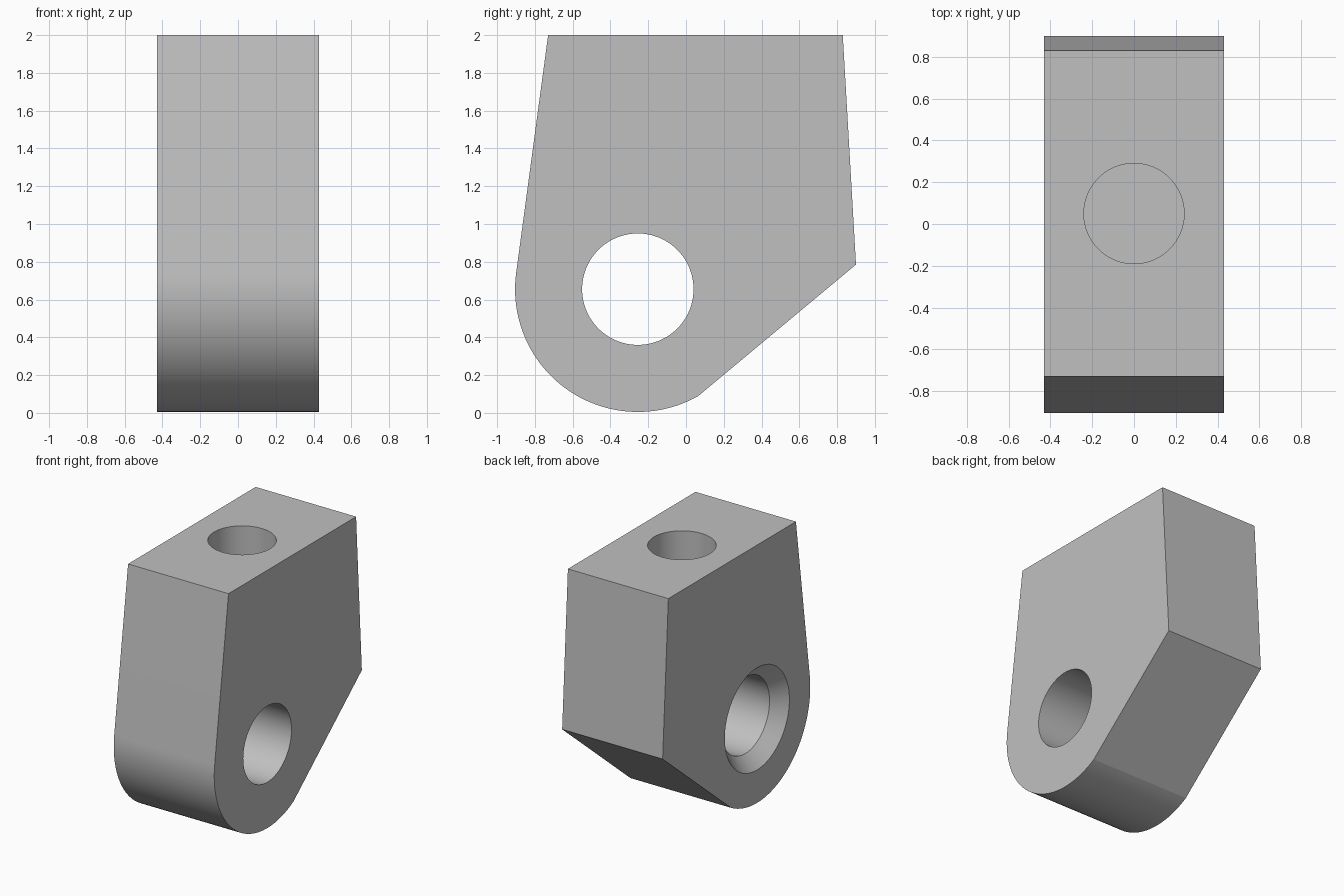
import bpy
import bmesh
from math import cos, sin, pi, radians
from mathutils import Matrix

default = bpy.data.objects.get("Cube")
if default:
    bpy.data.objects.remove(default, do_unlink=True)

HALF_WIDTH = 0.43
TOP = 2.0
BORE_Y, BORE_Z = -0.255, 0.655
BORE_R = 0.295

grey = bpy.data.materials.new("plain grey")
grey.use_nodes = True
colour = (0.53, 0.53, 0.53, 1)
grey.diffuse_color = colour
grey.node_tree.nodes["Principled BSDF"].inputs["Base Color"].default_value = colour


def make_object(name, bm):
    bmesh.ops.recalc_face_normals(bm, faces=bm.faces)
    mesh = bpy.data.meshes.new(name)
    bm.to_mesh(mesh)
    bm.free()
    mesh.materials.append(grey)
    obj = bpy.data.objects.new(name, mesh)
    bpy.context.collection.objects.link(obj)
    return obj


def turned_cutter(name, profile, matrix, sides=96):
    """Closed solid of revolution about local z from (height, radius) pairs."""
    bm = bmesh.new()
    rings = [[bm.verts.new((r * cos(2 * pi * i / sides), r * sin(2 * pi * i / sides), h))
              for i in range(sides)] for h, r in profile]
    for low, high in zip(rings, rings[1:]):
        for i in range(sides):
            j = (i + 1) % sides
            bm.faces.new((low[i], low[j], high[j], high[i]))
    bm.faces.new(rings[0])
    bm.faces.new(rings[-1])
    bm.transform(matrix)
    obj = make_object(name, bm)
    obj.hide_render = True
    return obj


# Block: side profile with a rounded lower nose, extruded across the width
arc_start, arc_end, nose_r, steps = radians(172.3), radians(299.5), 0.65, 48
outline = [(0.9, 0.785), (0.83, TOP), (-0.73, TOP)]
for i in range(steps + 1):
    a = arc_start + (arc_end - arc_start) * i / steps
    outline.append((BORE_Y + nose_r * cos(a), BORE_Z + nose_r * sin(a)))

bm = bmesh.new()
side = bm.faces.new([bm.verts.new((-HALF_WIDTH, y, z)) for y, z in outline])
extruded = bmesh.ops.extrude_face_region(bm, geom=[side])
moved = [v for v in extruded["geom"] if isinstance(v, bmesh.types.BMVert)]
bmesh.ops.translate(bm, verts=moved, vec=(2 * HALF_WIDTH, 0, 0))
block = make_object("pivot_block", bm)

# Cross bore, countersunk on the -x side
overshoot, sink = 0.05, 0.1
along_x = Matrix.Translation((0, BORE_Y, BORE_Z)) @ Matrix.Rotation(pi / 2, 4, "Y")
cross_bore = turned_cutter("cross_bore_cutter", [
    (-HALF_WIDTH - overshoot, BORE_R + sink + overshoot),
    (-HALF_WIDTH + sink, BORE_R),
    (HALF_WIDTH + overshoot, BORE_R)], along_x)

# Blind hole in the top face
top_hole = turned_cutter("top_hole_cutter", [(-0.75, 0.24), (overshoot, 0.24)],
                         Matrix.Translation((0, 0.05, TOP)))

# Cut the holes and keep only the finished block
bpy.ops.object.select_all(action="DESELECT")
bpy.context.view_layer.objects.active = block
block.select_set(True)
for cutter in (cross_bore, top_hole):
    cut = block.modifiers.new(cutter.name, "BOOLEAN")
    cut.operation = "DIFFERENCE"
    cut.solver = "EXACT"
    cut.object = cutter
    bpy.ops.object.modifier_apply(modifier=cut.name)
    bpy.data.objects.remove(cutter, do_unlink=True)

# The small angle keeps the crease where the nose meets the sloped underside
bpy.ops.object.shade_smooth_by_angle(angle=radians(8))
